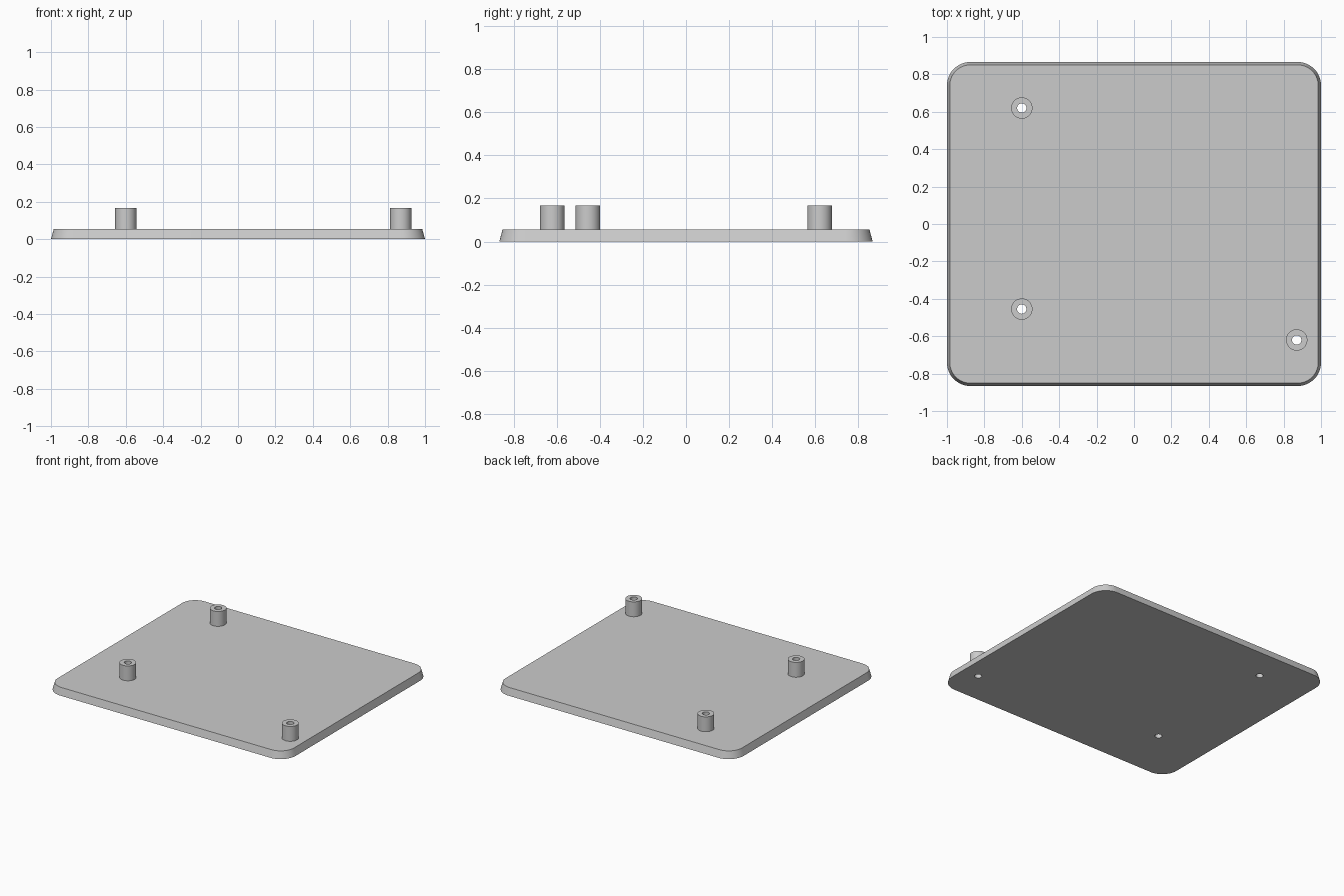
import bpy, bmesh, math

default = bpy.data.objects.get("Cube")
if default:
    bpy.data.objects.remove(default, do_unlink=True)

HALF_X, HALF_Y, CORNER = 1.0, 0.866, 0.125
PLATE_TOP, BOSS_TOP, DRAFT = 0.055, 0.167, 0.015
BOSS_R, HOLE_R, SIDES = 0.057, 0.025, 48
BOSSES = {"back_right_boss": (-0.6, 0.62),
          "front_right_boss": (-0.6, -0.455),
          "front_left_boss": (0.87, -0.62)}

grey = bpy.data.materials.new("grey plastic")
grey.use_nodes = True
colour = (0.6, 0.6, 0.6, 1)
grey.diffuse_color = colour
grey.node_tree.nodes["Principled BSDF"].inputs["Base Color"].default_value = colour


def circle(r, z):
    steps = [2 * math.pi * i / SIDES for i in range(SIDES)]
    return [(r * math.cos(a), r * math.sin(a), z) for a in steps]


def rounded_rect(inset, z, steps=12):
    points = []
    r = CORNER - inset
    for quarter, (sx, sy) in enumerate([(1, 1), (-1, 1), (-1, -1), (1, -1)]):
        for i in range(steps + 1):
            a = math.pi / 2 * (quarter + i / steps)
            points.append((sx * (HALF_X - CORNER) + r * math.cos(a),
                           sy * (HALF_Y - CORNER) + r * math.sin(a), z))
    return points


def loft(name, rings, location=(0, 0), closed=False):
    """Skin between rings; either cap the ends or join last ring to first."""
    bm = bmesh.new()
    loops = [[bm.verts.new(p) for p in ring] for ring in rings]
    pairs = list(zip(loops, loops[1:]))
    if closed:
        pairs.append((loops[-1], loops[0]))
    else:
        bm.faces.new(loops[0])
        bm.faces.new(loops[-1])
    for a, b in pairs:
        for i in range(len(a)):
            j = (i + 1) % len(a)
            bm.faces.new((a[i], a[j], b[j], b[i]))
    bmesh.ops.recalc_face_normals(bm, faces=bm.faces)
    mesh = bpy.data.meshes.new(name)
    bm.to_mesh(mesh)
    bm.free()
    mesh.materials.append(grey)
    obj = bpy.data.objects.new(name, mesh)
    obj.location = (*location, 0)
    bpy.context.collection.objects.link(obj)
    return obj


def activate(obj):
    bpy.ops.object.select_all(action="DESELECT")
    obj.select_set(True)
    bpy.context.view_layer.objects.active = obj


# Base plate with drafted sides
plate = loft("base_plate", [rounded_rect(0, 0), rounded_rect(DRAFT, PLATE_TOP)])
parts = [plate]

# Hollow bosses, each with a hole through the plate
for name, spot in BOSSES.items():
    parts.append(loft(name, [circle(BOSS_R, PLATE_TOP), circle(BOSS_R, BOSS_TOP),
                             circle(HOLE_R, BOSS_TOP), circle(HOLE_R, PLATE_TOP)],
                      spot, closed=True))
    cutter = loft("hole_cutter", [circle(HOLE_R, -0.1), circle(HOLE_R, 0.2)], spot)
    cutter.hide_render = True
    cut = plate.modifiers.new("hole", "BOOLEAN")
    cut.operation, cut.solver, cut.object = "DIFFERENCE", "EXACT", cutter
    activate(plate)
    bpy.ops.object.modifier_apply(modifier=cut.name)
    bpy.data.objects.remove(cutter, do_unlink=True)

for part in parts:
    activate(part)
    bpy.ops.object.shade_smooth_by_angle(angle=math.radians(30))
